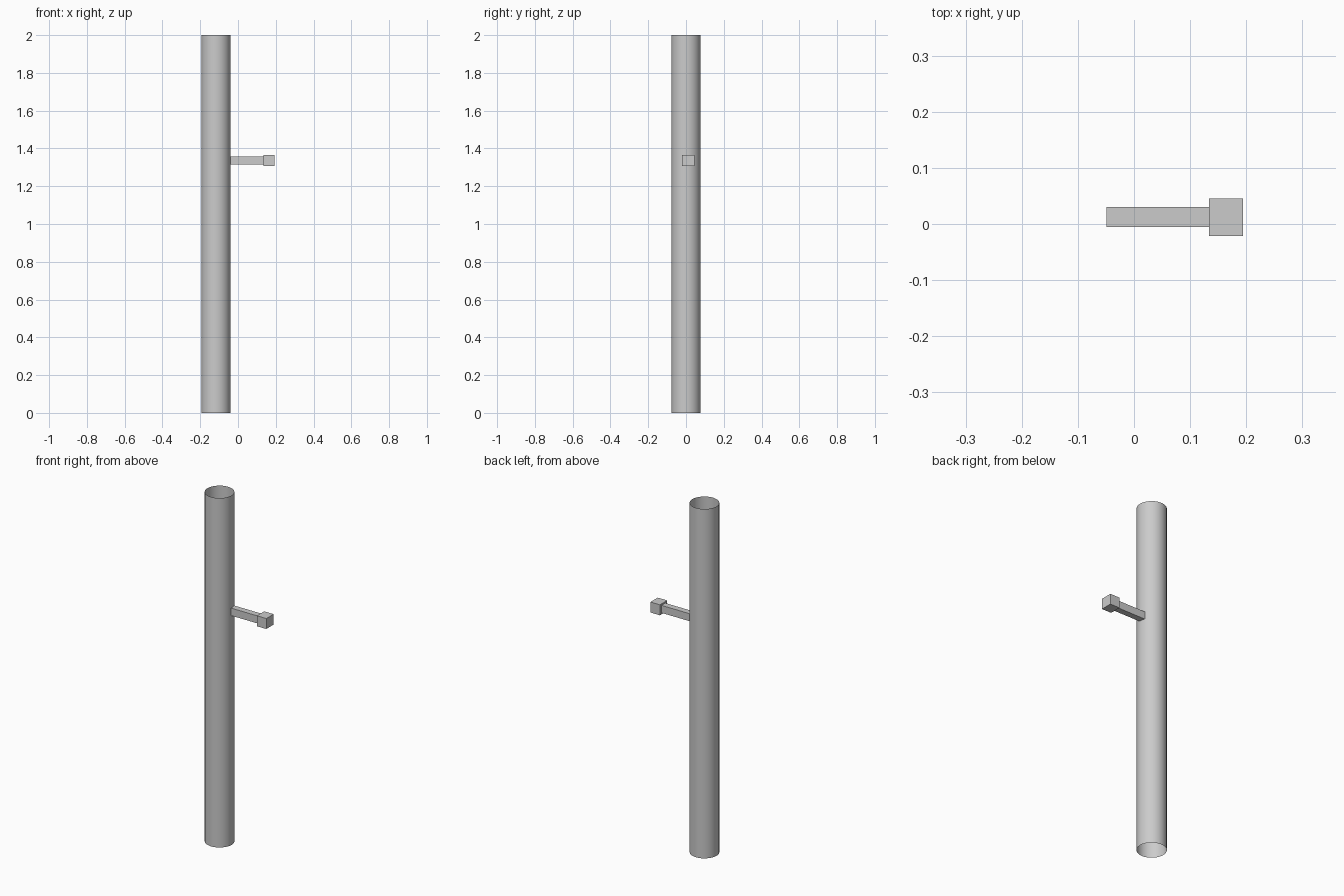
import bpy
import bmesh
from mathutils import Matrix, Vector

cube = bpy.data.objects.get("Cube")
if cube:
    bpy.data.objects.remove(cube, do_unlink=True)

GREY = (0.6, 0.6, 0.6, 1.0)
grey = bpy.data.materials.new("light grey")
grey.use_nodes = True
grey.diffuse_color = GREY
grey.node_tree.nodes["Principled BSDF"].inputs["Base Color"].default_value = GREY


def finish(name, bm, location):
    mesh = bpy.data.meshes.new(name)
    bm.to_mesh(mesh)
    bm.free()
    mesh.materials.append(grey)
    obj = bpy.data.objects.new(name, mesh)
    obj.location = location
    bpy.context.collection.objects.link(obj)
    return obj


def box(name, low, high):
    low, high = Vector(low), Vector(high)
    bm = bmesh.new()
    bmesh.ops.create_cube(bm, size=1, matrix=Matrix.Diagonal((*(high - low), 1)))
    return finish(name, bm, (low + high) / 2)


# Open-ended thin tube
bm = bmesh.new()
bmesh.ops.create_cone(bm, cap_ends=False, segments=32, radius1=0.077, radius2=0.077, depth=2)
for face in bm.faces:
    face.smooth = True
finish("pole", bm, (-0.117, 0, 1))

# Side bracket with a block on its end
box("arm", (-0.049, -0.005, 1.314), (0.134, 0.03, 1.357))
box("end_block", (0.134, -0.021, 1.306), (0.194, 0.045, 1.366))
